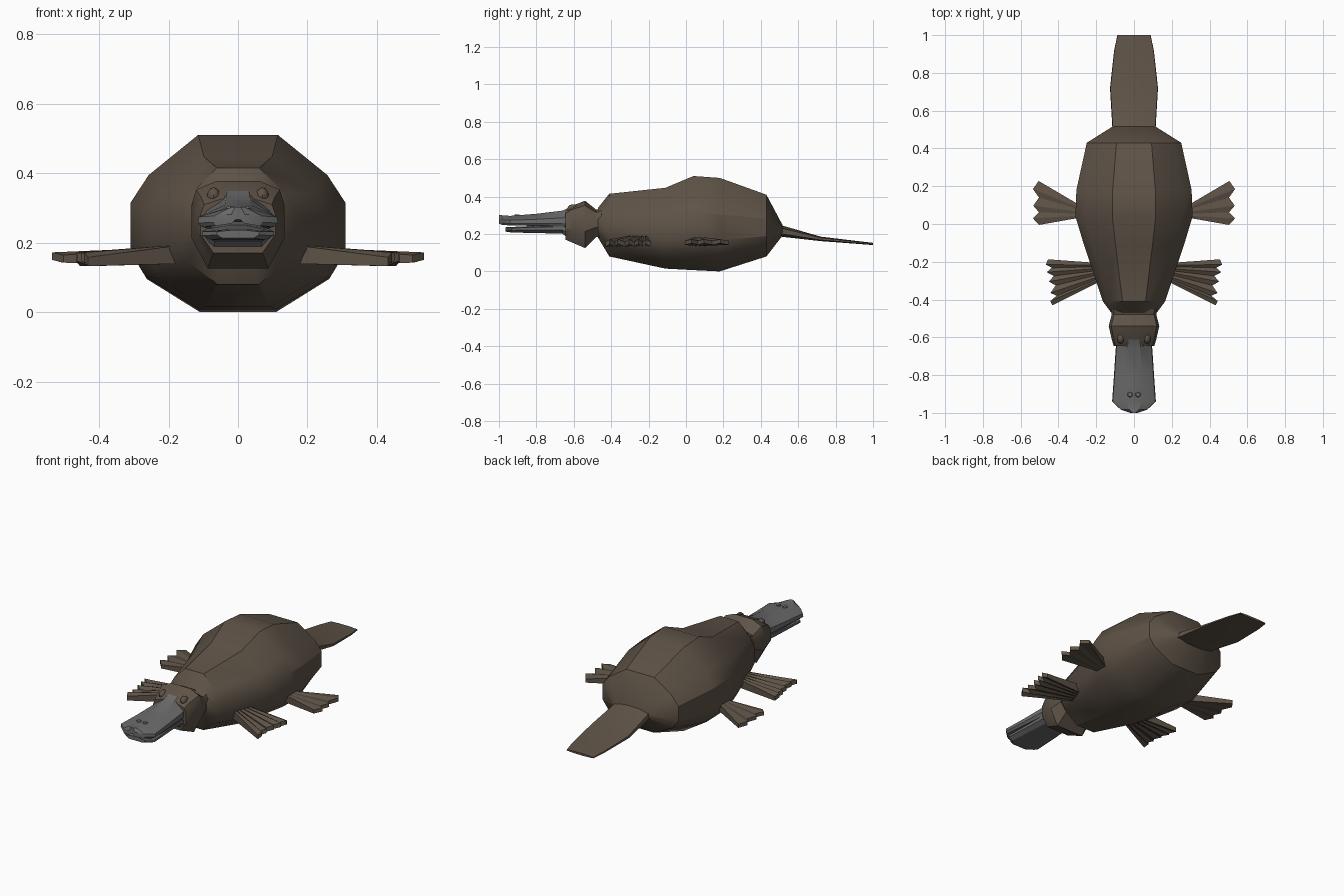
import bpy, bmesh, math
from mathutils import Vector

if "Cube" in bpy.data.objects:
    bpy.data.objects.remove(bpy.data.objects["Cube"])


def material(name, rgb):
    m = bpy.data.materials.new(name)
    m.diffuse_color = (*rgb, 1)
    m.use_nodes = True
    m.node_tree.nodes["Principled BSDF"].inputs["Base Color"].default_value = m.diffuse_color
    return m


BROWN = material("brown fur", (0.112, 0.086, 0.063))
GREY = material("grey bill", (0.145, 0.145, 0.147))


def finish(bm, name, mat, angle=None):
    bmesh.ops.recalc_face_normals(bm, faces=bm.faces)
    me = bpy.data.meshes.new(name)
    bm.to_mesh(me)
    bm.free()
    me.materials.append(mat)
    ob = bpy.data.objects.new(name, me)
    bpy.context.collection.objects.link(ob)
    if angle:
        bpy.ops.object.select_all(action='DESELECT')
        bpy.context.view_layer.objects.active = ob
        ob.select_set(True)
        bpy.ops.object.shade_smooth_by_angle(angle=math.radians(angle))
    return ob


def loft(name, rings, section, mat, angle=None):
    """rings: (y, half width, bottom, top); section: right half as (x, z) fractions, top to bottom"""
    full = section + [(-x, z) for x, z in reversed(section)]
    bm = bmesh.new()
    loops = [[bm.verts.new((x * w, y, lo + z * (hi - lo))) for x, z in full]
             for y, w, lo, hi in rings]
    n = len(full)
    for a, b in zip(loops, loops[1:]):
        for i in range(n):
            j = (i + 1) % n
            bm.faces.new((a[i], a[j], b[j], b[i]))
    bm.faces.new(loops[0])
    bm.faces.new(loops[-1])
    return finish(bm, name, mat, angle)


def foot(name, side, root, tips, root_z, tip_z, thick, fold):
    """webbed fan from a root edge to a zigzag of tips, with folded toes"""
    a, b = Vector(root[0]), Vector(root[1])
    bm = bmesh.new()
    cols = []
    last = len(tips) - 1
    for i, (tx, ty) in enumerate(tips):
        r = a.lerp(b, i / last)
        lift = fold if i % 2 else -fold
        cols.append([bm.verts.new((side * x, y, z)) for x, y, z in (
            (r.x, r.y, root_z + thick), (tx, ty, tip_z + thick * 0.45 + lift),
            (tx, ty, tip_z - thick * 0.45 + lift), (r.x, r.y, root_z - thick))])
    for p, q in zip(cols, cols[1:]):
        for i in range(4):
            j = (i + 1) % 4
            bm.faces.new((p[i], p[j], q[j], q[i]))
    bm.faces.new(cols[0])
    bm.faces.new(cols[-1])
    return finish(bm, name, BROWN)


# Body
body_section = [(0.37, 1), (0.83, 0.77), (1, 0.61), (1, 0.33), (0.86, 0.19), (0.36, 0)]
loft("body", [(-0.47, 0.12, 0.18, 0.34), (-0.41, 0.165, 0.08, 0.415),
              (-0.11, 0.265, 0.015, 0.447), (0.04, 0.31, 0.007, 0.51),
              (0.18, 0.305, 0.0, 0.50), (0.43, 0.25, 0.08, 0.41),
              (0.515, 0.115, 0.19, 0.25)], body_section, BROWN, 32)

# Flat tail
flat_section = [(0.4, 1), (0.98, 0.75), (1, 0.25), (0.4, 0)]
loft("tail", [(0.48, 0.13, 0.19, 0.26), (0.515, 0.115, 0.185, 0.245),
              (0.72, 0.127, 0.162, 0.186), (0.92, 0.105, 0.147, 0.162),
              (1.0, 0.088, 0.141, 0.153)], flat_section, BROWN, 30)

# Head
head_section = [(0.45, 1), (0.9, 0.9), (1, 0.72), (1, 0.35), (0.65, 0)]
loft("head", [(-0.45, 0.12, 0.18, 0.34), (-0.48, 0.118, 0.185, 0.33),
              (-0.54, 0.134, 0.125, 0.378), (-0.61, 0.118, 0.155, 0.35),
              (-0.645, 0.108, 0.17, 0.325)], head_section, BROWN, 30)

# Bill: upper and lower halves
upper_section = [(0.36, 1), (0.97, 0.55), (1, 0.2), (0.9, 0), (0.3, 0.25)]
loft("upper_bill", [(-0.605, 0.085, 0.24, 0.352), (-0.66, 0.097, 0.24, 0.325),
                    (-0.80, 0.106, 0.243, 0.308), (-0.94, 0.116, 0.246, 0.297),
                    (-0.983, 0.07, 0.248, 0.300), (-1.0, 0.02, 0.255, 0.303)],
     upper_section, GREY, 25)
lower_section = [(0.3, 1), (1, 0.8), (1, 0.4), (0.75, 0)]
loft("lower_bill", [(-0.62, 0.098, 0.165, 0.25), (-0.66, 0.088, 0.202, 0.25),
                    (-0.93, 0.103, 0.208, 0.238), (-0.965, 0.06, 0.213, 0.236)],
     lower_section, GREY, 25)

front_tips = [(0.455, -0.187), (0.467, -0.215), (0.435, -0.232), (0.462, -0.255),
              (0.425, -0.275), (0.45, -0.305), (0.415, -0.325), (0.442, -0.365),
              (0.41, -0.38), (0.443, -0.408), (0.432, -0.43)]
rear_tips = [(0.505, 0.228), (0.535, 0.185), (0.503, 0.14), (0.533, 0.097),
             (0.503, 0.062), (0.535, 0.03), (0.503, -0.005)]

for side, label in ((1, "left"), (-1, "right")):
    # Webbed feet
    foot(label + "_front_foot", side, ((0.14, -0.21), (0.14, -0.285)),
         front_tips, 0.168, 0.152, 0.028, 0.007)
    foot(label + "_rear_foot", side, ((0.25, 0.078), (0.25, 0.04)),
         rear_tips, 0.16, 0.157, 0.024, 0.004)
    # Eyes
    bm = bmesh.new()
    bmesh.ops.create_uvsphere(bm, u_segments=10, v_segments=6, radius=1)
    bmesh.ops.scale(bm, vec=(0.02, 0.03, 0.026), verts=bm.verts)
    bmesh.ops.translate(bm, vec=(side * 0.07, -0.605, 0.333), verts=bm.verts)
    finish(bm, label + "_eye", BROWN, 40)
    # Nostrils
    bm = bmesh.new()
    bmesh.ops.create_cone(bm, cap_ends=True, segments=6, radius1=0.016, radius2=0.012, depth=0.008)
    bmesh.ops.translate(bm, vec=(side * 0.021, -0.903, 0.301), verts=bm.verts)
    finish(bm, label + "_nostril", GREY)
